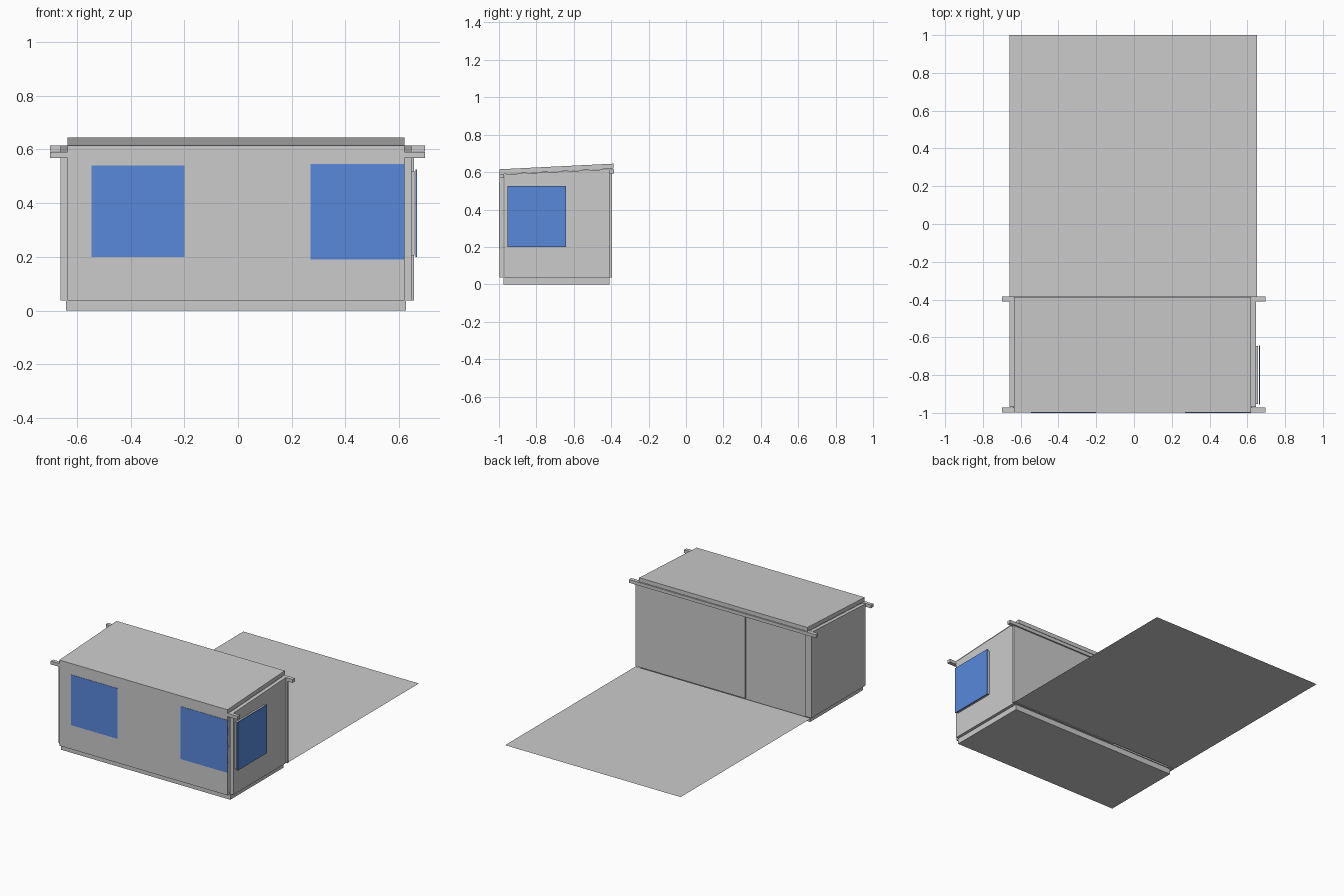
import bpy, bmesh

if "Cube" in bpy.data.objects:
    bpy.data.objects.remove(bpy.data.objects["Cube"])

blue = bpy.data.materials.new("window_blue")
blue.diffuse_color = (0.10, 0.25, 0.72, 1)
blue.use_nodes = True
blue.node_tree.nodes["Principled BSDF"].inputs["Base Color"].default_value = blue.diffuse_color


def mesh_object(name, bm, mat=None):
    bmesh.ops.recalc_face_normals(bm, faces=bm.faces)
    me = bpy.data.meshes.new(name)
    bm.to_mesh(me)
    bm.free()
    ob = bpy.data.objects.new(name, me)
    bpy.context.collection.objects.link(ob)
    if mat:
        me.materials.append(mat)
    return ob


def prism(name, profile, x0, x1, mat=None):
    """Extrude a (y, z) profile along x."""
    bm = bmesh.new()
    face = bm.faces.new([bm.verts.new((x0, y, z)) for y, z in profile])
    new = bmesh.ops.extrude_face_region(bm, geom=[face])["geom"]
    verts = [v for v in new if isinstance(v, bmesh.types.BMVert)]
    bmesh.ops.translate(bm, verts=verts, vec=(x1 - x0, 0, 0))
    return mesh_object(name, bm, mat)


def box(name, x, y, z, mat=None):
    return prism(name, [(y[0], z[0]), (y[1], z[0]), (y[1], z[1]), (y[0], z[1])],
                 x[0], x[1], mat)


# Floor slab and sloping roof slab
box("floor_slab", (-0.64, 0.625), (-0.975, -0.41), (0, 0.037))
prism("roof", [(-0.998, 0.588), (-0.387, 0.618), (-0.387, 0.645), (-0.998, 0.615)],
      -0.635, 0.62)

# Terrace sheet behind the cabin
bm = bmesh.new()
bm.faces.new([bm.verts.new(c) for c in ((-0.66, -0.39, 0.037), (0.65, -0.39, 0.037),
                                        (0.65, 1, 0.037), (-0.66, 1, 0.037))])
mesh_object("terrace", bm)

# Side walls with tops following the roof pitch
for side, x0, x1 in (("left", -0.66, -0.635), ("right", 0.62, 0.645)):
    prism(side + "_wall", [(-0.97, 0.037), (-0.41, 0.037), (-0.41, 0.615), (-0.97, 0.588)],
          x0, x1)

# Front wall with two windows
box("front_wall", (-0.635, 0.62), (-0.998, -0.975), (0.037, 0.612))
box("front_window_left", (-0.545, -0.2), (-1.0, -0.987), (0.20, 0.54), blue)
box("front_window_right", (0.27, 0.62), (-1.0, -0.987), (0.19, 0.545), blue)

# Back wall, door frame and recessed door
box("back_wall", (-0.14, 0.655), (-0.408, -0.395), (0.037, 0.605))
box("door", (-0.614, -0.165), (-0.411, -0.404), (0.037, 0.592))
box("door_post_inner", (-0.165, -0.14), (-0.411, -0.395), (0.037, 0.592))
box("door_post_outer", (-0.66, -0.614), (-0.411, -0.395), (0.037, 0.592))

# Projecting beams under the front and back roof edges
box("front_beam", (-0.7, 0.695), (-0.997, -0.972), (0.568, 0.59))
box("back_beam", (-0.7, 0.695), (-0.41, -0.385), (0.592, 0.614))

# Side window standing off the right wall, on a slim frame
box("side_window", (0.661, 0.667), (-0.955, -0.642), (0.20, 0.525), blue)
for i, y in enumerate((-0.952, -0.657)):
    box(f"side_window_stile_{i}", (0.645, 0.657), (y, y + 0.012), (0.205, 0.52))
for i, z in enumerate((0.205, 0.508)):
    box(f"side_window_rail_{i}", (0.645, 0.657), (-0.94, -0.657), (z, z + 0.012))
